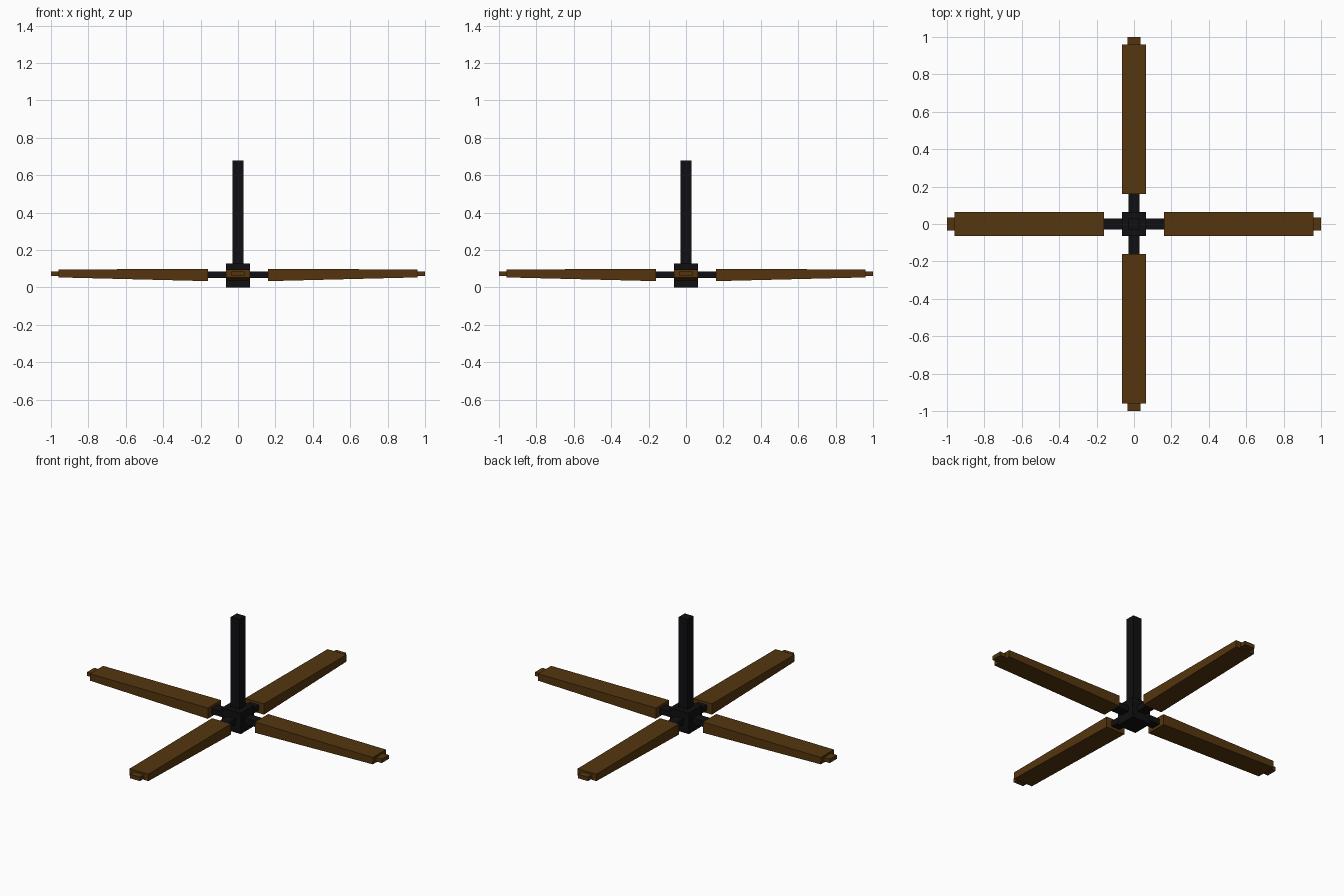
import bpy
import bmesh
from math import pi
from mathutils import Matrix

cube = bpy.data.objects.get("Cube")
if cube:
    bpy.data.objects.remove(cube, do_unlink=True)


def make_material(name, rgb):
    mat = bpy.data.materials.new(name)
    mat.use_nodes = True
    mat.diffuse_color = (*rgb, 1)
    bsdf = mat.node_tree.nodes["Principled BSDF"]
    bsdf.inputs["Base Color"].default_value = (*rgb, 1)
    return mat


wood = make_material("dark brown wood", (0.09, 0.036, 0.0045))
metal = make_material("black metal", (0.005, 0.005, 0.006))


def beam(name, mat, x0, x1, half_width, inner_z, outer_z, turn=0):
    """Box running along x whose height may taper, then turned about z."""
    bm = bmesh.new()
    bmesh.ops.create_cube(bm, size=2)
    for v in bm.verts:
        low, high = outer_z if v.co.x > 0 else inner_z
        v.co.x = x1 if v.co.x > 0 else x0
        v.co.y *= half_width
        v.co.z = high if v.co.z > 0 else low
    bm.transform(Matrix.Rotation(turn, 4, "Z"))
    mesh = bpy.data.meshes.new(name)
    bm.to_mesh(mesh)
    bm.free()
    mesh.materials.append(mat)
    obj = bpy.data.objects.new(name, mesh)
    bpy.context.collection.objects.link(obj)
    return obj


# Central hub and hanging rod
beam("hub", metal, -0.064, 0.064, 0.064, (0, 0.128), (0, 0.128))
beam("rod", metal, -0.029, 0.029, 0.029, (0.128, 0.68), (0.128, 0.68))

# Four blades, each with a bracket and a narrow tip
for i, side in enumerate(("left", "back", "right", "front")):
    turn = i * pi / 2
    beam(side + "_bracket", metal, 0.064, 0.16, 0.029,
         (0.05, 0.085), (0.05, 0.085), turn)
    beam(side + "_blade", wood, 0.16, 0.96, 0.064,
         (0.034, 0.1), (0.054, 0.096), turn)
    beam(side + "_tip", wood, 0.96, 1.0, 0.034,
         (0.061, 0.085), (0.061, 0.085), turn)
